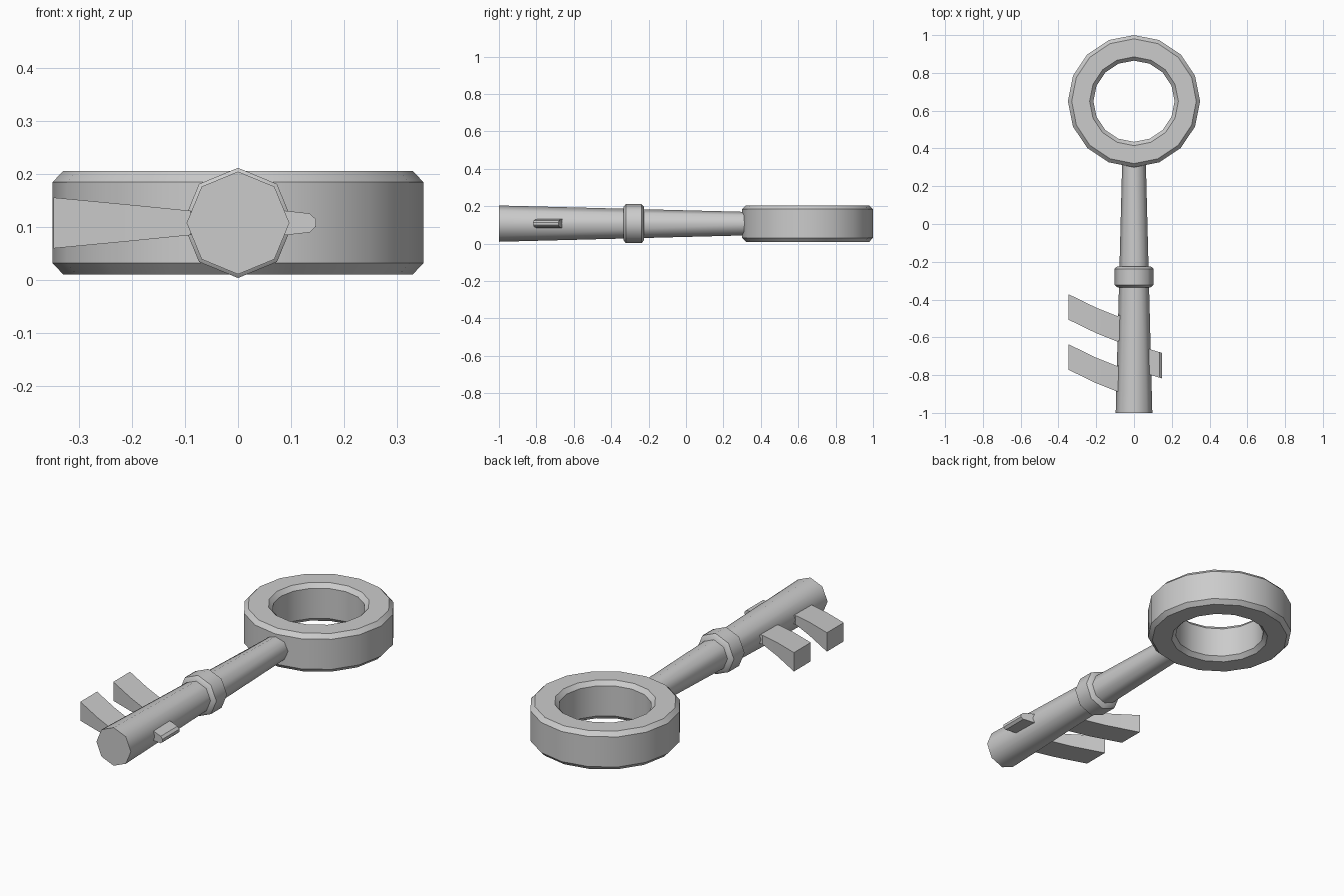
import bpy, math
from mathutils import Vector

cube = bpy.data.objects.get("Cube")
if cube:
    bpy.data.objects.remove(cube)

metal = bpy.data.materials.new("grey_metal")
metal.use_nodes = True
GREY = (0.6, 0.6, 0.6, 1)
metal.diffuse_color = GREY
metal.node_tree.nodes["Principled BSDF"].inputs["Base Color"].default_value = GREY

MID_Z = 0.107


def loft(name, sections, angle, closed=False):
    """Skin a list of equal-length point loops, capped unless closed."""
    n, m = len(sections[0]), len(sections)
    verts = [p for loop in sections for p in loop]
    faces = []
    for i in range(m if closed else m - 1):
        j = (i + 1) % m
        for k in range(n):
            l = (k + 1) % n
            faces.append((i * n + k, i * n + l, j * n + l, j * n + k))
    if not closed:
        faces += [tuple(range(n))[::-1], tuple(range((m - 1) * n, m * n))]
    mesh = bpy.data.meshes.new(name)
    mesh.from_pydata(verts, [], faces)
    mesh.materials.append(metal)
    obj = bpy.data.objects.new(name, mesh)
    bpy.context.collection.objects.link(obj)
    bpy.ops.object.select_all(action='DESELECT')
    obj.select_set(True)
    bpy.context.view_layer.objects.active = obj
    # Consistent outward normals, then smooth shading
    bpy.ops.object.mode_set(mode='EDIT')
    bpy.ops.mesh.select_all(action='SELECT')
    bpy.ops.mesh.normals_make_consistent(inside=False)
    bpy.ops.object.mode_set(mode='OBJECT')
    bpy.ops.object.shade_smooth_by_angle(angle=math.radians(angle))
    return obj


def circle(sides, radius, place):
    """Loop of points, with place(u, v) mapping the circle into space."""
    return [place(radius * math.cos(a), radius * math.sin(a))
            for a in (math.tau * k / sides for k in range(sides))]


def along_y(profile, sides=8):
    return [circle(sides, r, lambda u, v: Vector((u, y, MID_Z + v))) for y, r in profile]


# Ring handle: chamfered rectangular section turned around z
ring_profile = [(0.33, 0.01), (0.35, 0.031), (0.35, 0.184), (0.33, 0.205),
                (0.235, 0.205), (0.215, 0.184), (0.215, 0.031), (0.235, 0.01)]
loft("ring_handle",
     [circle(16, r, lambda u, v: Vector((u, 0.65 + v, z))) for r, z in ring_profile],
     30, closed=True)

# Tapered octagonal shaft and its collar
loft("shaft", along_y([(-1, 0.097), (0.35, 0.062)]), 47)
loft("collar", along_y([(-0.335, 0.088), (-0.322, 0.104),
                        (-0.237, 0.104), (-0.224, 0.088)]), 47)

# Two curved, flaring teeth on the right side
for name, shift in (("rear_tooth", 0), ("front_tooth", -0.265)):
    sections = []
    for x, y, h in ((-0.05, -0.475, 0.018), (-0.09, -0.487, 0.023),
                    (-0.2, -0.443, 0.034), (-0.348, -0.371, 0.048)):
        y += shift
        sections.append([Vector((x, yy, MID_Z + s * h))
                         for yy, s in ((y, 1), (y - 0.135, 1), (y - 0.135, -1), (y, -1))])
    loft(name, sections, 30)

# Small bevelled nub on the left side, swept slightly forward
nub_half = [(0.05, 0.025), (0.09, 0.023), (0.135, 0.018), (0.147, 0.007)]
outline = nub_half + [(x, -h) for x, h in reversed(nub_half)]
loft("side_nub",
     [[Vector((x, y - 0.3 * (x - 0.09), MID_Z + h)) for x, h in outline]
      for y in (-0.665, -0.8)], 20)
